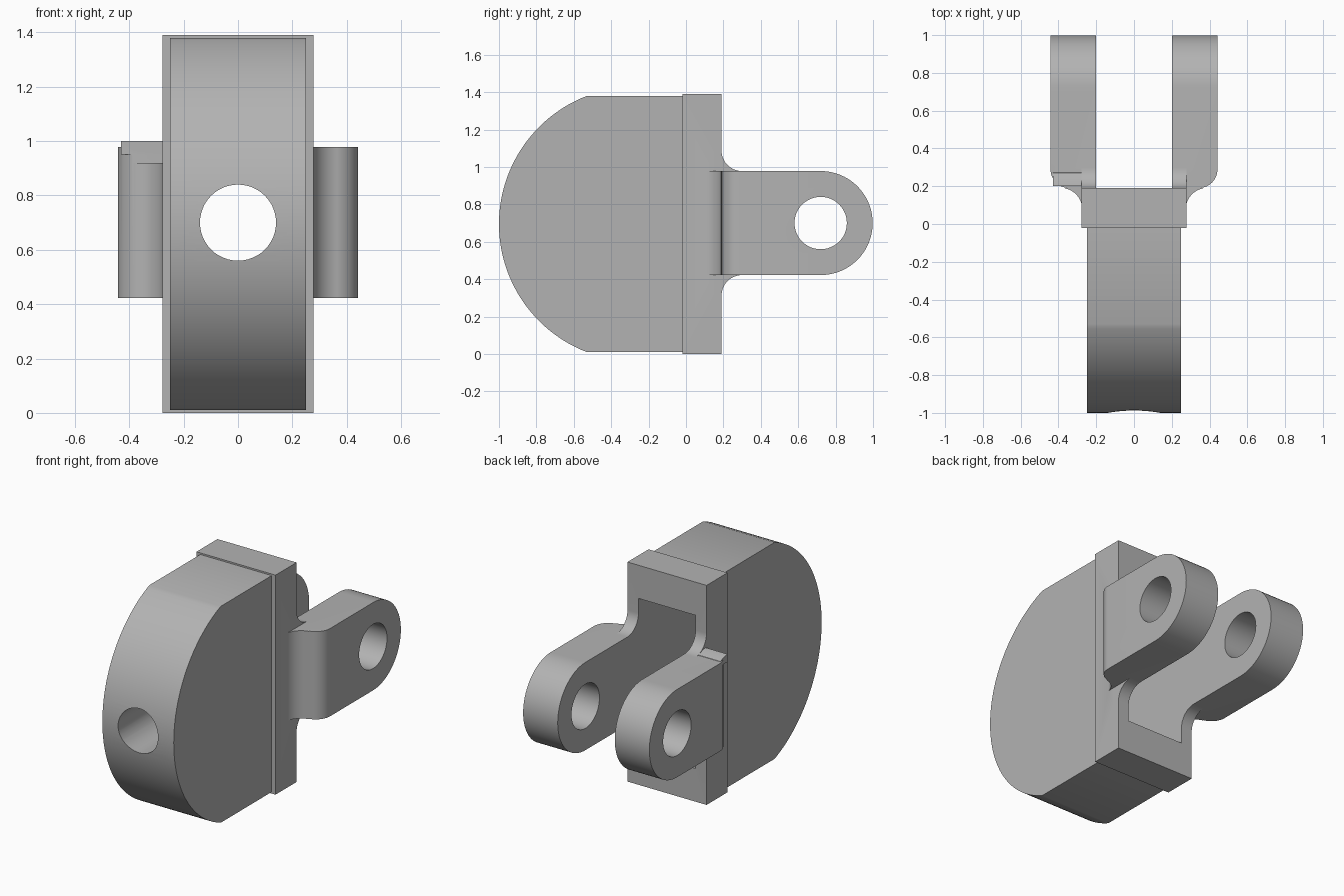
import bpy
from math import sin, cos, radians, pi
from mathutils import Vector

if "Cube" in bpy.data.objects:
    bpy.data.objects.remove(bpy.data.objects["Cube"], do_unlink=True)

STEEL = (0.45, 0.45, 0.45, 1)
steel = bpy.data.materials.new("grey steel")
steel.use_nodes = True
steel.diffuse_color = STEEL
steel.node_tree.nodes["Principled BSDF"].inputs["Base Color"].default_value = STEEL

MID = 0.7        # height of the pin and bore axes
PIN_Y = 0.72
ARM_R = 0.278
SLOT = 0.2       # half width between the arms
BLOCK = 0.277    # half width of the mounting block
BACK = 0.19


def arc(cx, cy, r, a0, a1, n=16):
    steps = [radians(a0 + (a1 - a0) * i / n) for i in range(n + 1)]
    return [(cx + r * cos(a), cy + r * sin(a)) for a in steps]


def prism(name, profile, lo, hi, axis):
    """Extrude a 2D profile along x (y, z points), y (x, z points) or z (x, y points)."""
    place = {"x": lambda p, t: (t, p[0], p[1]),
             "y": lambda p, t: (p[0], t, p[1]),
             "z": lambda p, t: (p[0], p[1], t)}[axis]
    n = len(profile)
    verts = [place(p, t) for t in (lo, hi) for p in profile]
    faces = [list(range(n))[::-1], list(range(n, 2 * n))]
    faces += [[i, (i + 1) % n, (i + 1) % n + n, i + n] for i in range(n)]
    mesh = bpy.data.meshes.new(name)
    mesh.from_pydata(verts, [], faces)
    # Turn the shell outward
    volume = 0
    for f in mesh.polygons:
        pts = [Vector(verts[i]) for i in f.vertices]
        for a, b in zip(pts[1:], pts[2:]):
            volume += pts[0].dot(a.cross(b))
    if volume < 0:
        mesh.flip_normals()
    mesh.materials.append(steel)
    obj = bpy.data.objects.new(name, mesh)
    bpy.context.collection.objects.link(obj)
    return obj


def box(name, x0, x1, y0, y1, z0, z1):
    return prism(name, [(x0, y0), (x1, y0), (x1, y1), (x0, y1)], z0, z1, "z")


def combine(target, tool, operation):
    """Apply one boolean and discard the tool."""
    mod = target.modifiers.new("shape", "BOOLEAN")
    mod.operation, mod.object, mod.solver = operation, tool, "EXACT"
    deps = bpy.context.evaluated_depsgraph_get()
    mesh = bpy.data.meshes.new_from_object(target.evaluated_get(deps))
    target.modifiers.clear()
    target.data = mesh
    bpy.data.objects.remove(tool, do_unlink=True)


# Rounded body: flat top and bottom, arc at the front
body = prism("rounded_body",
             arc(-0.266, MID - 0.005, 0.734, 111, 249, 64) + [(0, 0.01), (0, 1.38)],
             -0.25, 0.25, "x")

# Mounting block behind the body
bracket = box("fork_bracket", -BLOCK, BLOCK, -0.02, BACK, 0, 1.39)

for side in (1, -1):
    # Arm plan: concave root then convex shoulder, straight to the rear
    plan = [(0.19, 0.05), (0.26, 0.05)]
    plan += arc(0.385, 0.08, 0.11, 180, 100) + arc(0.342, 0.29, 0.1, -80, 0)
    plan += [(0.442, 1.1), (0.19, 1.1)]
    arm = prism("arm", [(side * x, y) for x, y in plan], 0.3, 1.1, "z")
    # Rounded arm end
    outline = arc(PIN_Y, MID, ARM_R, -90, 90, 40)
    outline += [(0, MID + ARM_R), (0, MID - ARM_R)]
    combine(arm, prism("arm_outline", outline, -0.6, 0.6, "x"), "INTERSECT")
    if side < 0:
        # Lowered web in front of the right arm's lip
        combine(arm, box("web_cut", -0.41, -BLOCK, 0, 0.2, 0.92, 1.1), "DIFFERENCE")
    combine(bracket, arm, "UNION")
    # Fillets above and below the arm, against the block
    for up in (1, -1):
        edge = MID + up * ARM_R
        curve = [(y, MID + up * z) for y, z in arc(0.3, ARM_R + 0.11, 0.11, 180, 270)]
        curve += [(0.3, edge - up * 0.03), (0.15, edge - up * 0.03), (0.15, curve[0][1])]
        fillet = prism("fillet", curve, side * 0.19, side * BLOCK, "x")
        combine(bracket, fillet, "UNION")

# Low lip across the right arm's root
lip = [(0.2, 0.95), (0.2, 1.0), (0.23, 0.995), (0.27, 0.98), (0.29, 0.95)]
combine(bracket, prism("lip", lip, -0.43, -0.26, "x"), "UNION")

# Slot between the arms, running into the body, and the bore along it
for part in (body, bracket):
    combine(part, box("slot", -SLOT, SLOT, -0.45, 1.2, 0.21, 1.18), "DIFFERENCE")
    combine(part, prism("bore", arc(0, MID, 0.14, 0, 352.5, 47), -1.2, 1.2, "y"),
            "DIFFERENCE")

# Pin hole across both arms
combine(bracket, prism("pin_hole", arc(PIN_Y, MID, 0.14, 0, 352.5, 47), -0.6, 0.6, "x"),
        "DIFFERENCE")

for part in (body, bracket):
    bpy.ops.object.select_all(action="DESELECT")
    part.select_set(True)
    bpy.context.view_layer.objects.active = part
    bpy.ops.object.shade_smooth_by_angle(angle=radians(30))
